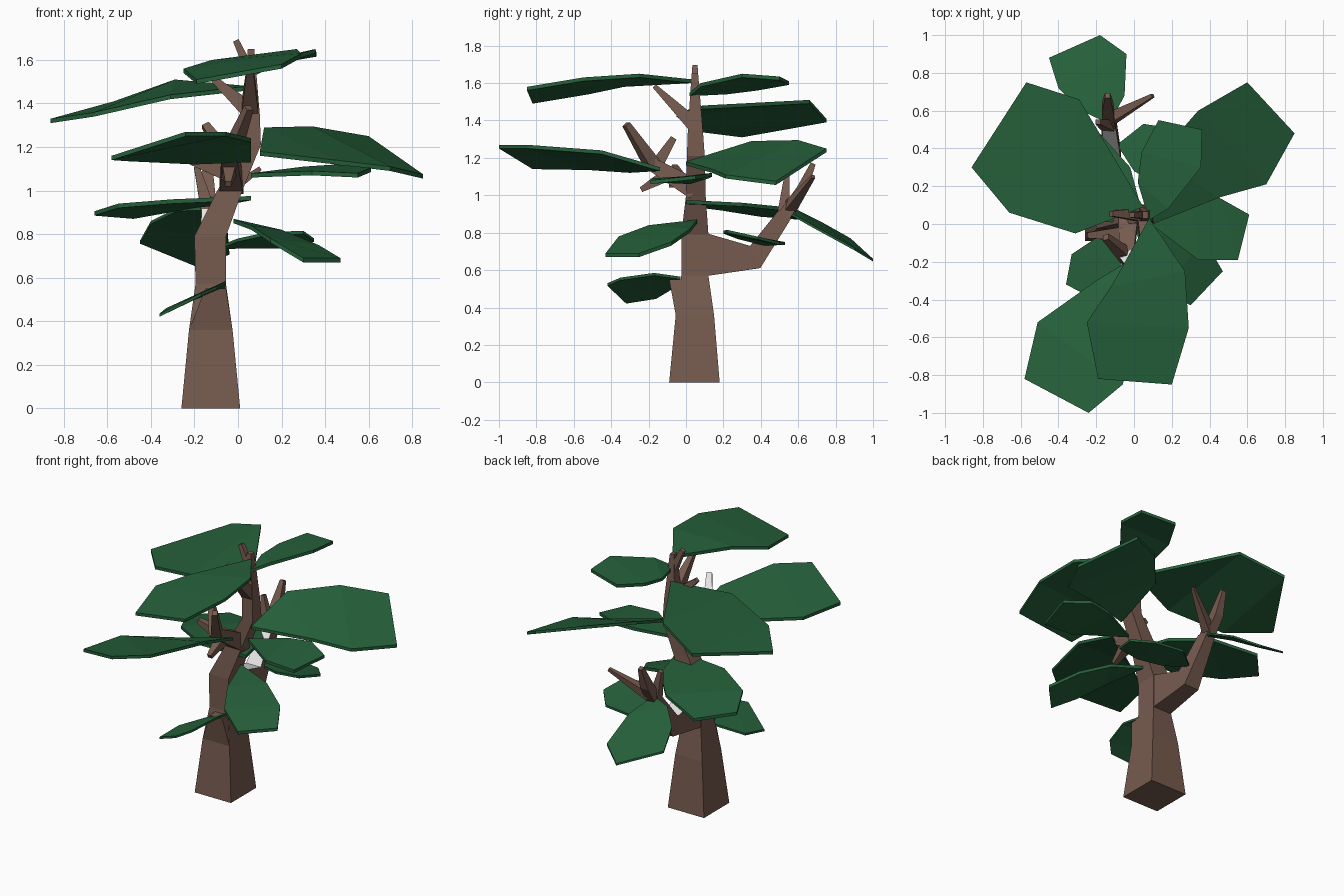
import bpy, bmesh, math
from mathutils import Vector


def material(name, color):
    m = bpy.data.materials.new(name)
    m.diffuse_color = (*color, 1)
    return m


BARK = material("bark brown", (0.18, 0.104, 0.078))
GREEN = material("leaf green", (0.019, 0.118, 0.043))
PALE = material("bare wood white", (0.8, 0.8, 0.8))


def finish(name, bm, mats, pale_rule=None):
    bmesh.ops.recalc_face_normals(bm, faces=bm.faces)
    bm.normal_update()
    if pale_rule:
        for f in bm.faces:
            f.material_index = int(pale_rule(f.normal, f.calc_center_median()))
    me = bpy.data.meshes.new(name)
    bm.to_mesh(me)
    bm.free()
    for m in mats:
        me.materials.append(m)
    ob = bpy.data.objects.new(name, me)
    bpy.context.collection.objects.link(ob)
    return ob


def loft(name, rings, pale_rule=None):
    """Skin four-cornered rings and cap both ends."""
    bm = bmesh.new()
    loops = [[bm.verts.new(p) for p in ring] for ring in rings]
    for a, b in zip(loops, loops[1:]):
        for i in range(4):
            j = (i + 1) % 4
            bm.faces.new((a[i], a[j], b[j], b[i]))
    bm.faces.new(loops[0])
    bm.faces.new(loops[-1])
    return finish(name, bm, [BARK, PALE], pale_rule)


def rect(x0, x1, y0, y1, z):
    return [(x0, y0, z), (x1, y0, z), (x1, y1, z), (x0, y1, z)]


def limb(name, path, twist=0, pale_rule=None):
    """Square tapering limb; path entries are x, y, z, half width, half depth."""
    pts = [Vector(p[:3]) for p in path]
    d = pts[-1] - pts[0]
    ref = Vector((1, 0, 0)) if abs(d.x) < 0.7 * d.length else Vector((0, 1, 0))
    rings = []
    for i, p in enumerate(pts):
        t = (pts[min(i + 1, len(pts) - 1)] - pts[max(i - 1, 0)]).normalized()
        u = (ref - t * ref.dot(t)).normalized()
        v = t.cross(u)
        c, s = math.cos(twist), math.sin(twist)
        u, v = u * c + v * s, v * c - u * s
        w, h = path[i][3], path[i][-1]
        rings.append([p + u * w * a + v * h * b
                      for a, b in ((-1, -1), (1, -1), (1, 1), (-1, 1))])
    return loft(name, rings, pale_rule)


def leaf(name, outline, thick=0.02):
    """Thin plate folded across its length; the outline starts at the stem."""
    bm = bmesh.new()
    n = len(outline)
    top = [bm.verts.new(p) for p in outline]
    low = [bm.verts.new((x, y, z - thick)) for x, y, z in outline]
    for vs in (top, low):
        bm.faces.new((vs[0], vs[1], vs[-1]))
        for i in range(1, (n - 1) // 2 + 1):
            quad = [vs[i], vs[i + 1], vs[n - i - 1], vs[n - i]]
            quad = list(dict.fromkeys(quad))
            if len(quad) > 2:
                bm.faces.new(quad)
    for i in range(n):
        j = (i + 1) % n
        bm.faces.new((top[i], top[j], low[j], low[i]))
    return finish(name, bm, [GREEN])


# Leaning trunk and the short stub at its front
loft("trunk", [rect(*r) for r in (
    (-0.26, 0.01, -0.09, 0.18, 0), (-0.225, -0.025, -0.055, 0.15, 0.36),
    (-0.195, -0.055, -0.025, 0.12, 0.57), (-0.2, -0.055, -0.025, 0.12, 0.79),
    (-0.095, 0.02, 0, 0.105, 1.0), (0.025, 0.105, 0.005, 0.1, 1.21),
    (0.022, 0.1, 0.01, 0.09, 1.35), (0.045, 0.075, 0.03, 0.065, 1.65))])
loft("front_stub", [rect(-0.225, -0.025, -0.055, -0.02, 0.36),
                    rect(-0.15, -0.055, -0.09, -0.02, 0.55)])

# Back branch with its prongs
limb("back_branch", [(-0.125, 0.06, 0.685, 0.07, 0.125), (-0.125, 0.37, 0.67, 0.055, 0.065),
                     (-0.13, 0.53, 0.9, 0.035, 0.04)],
     pale_rule=lambda n, c: n.z > 0.3 and c.y < 0.5 and c.z < 0.86)
limb("back_prong_outer", [(-0.13, 0.51, 0.87, 0.035), (-0.14, 0.62, 1.03, 0.03),
                          (-0.14, 0.68, 1.17, 0.014)])
limb("back_prong_right", [(-0.12, 0.56, 0.94, 0.03), (0.1, 0.68, 1.1, 0.01)])
limb("back_prong_left", [(-0.13, 0.52, 0.88, 0.035), (-0.19, 0.54, 1.11, 0.013)])

# Front branch with its prongs
limb("front_branch", [(-0.03, 0.05, 1.03, 0.055), (-0.04, -0.19, 1.17, 0.035)])
limb("front_prong_long", [(-0.04, -0.17, 1.15, 0.036), (0.05, -0.32, 1.38, 0.017)],
     0.45, lambda n, c: n.y > 0.5)
limb("front_prong_back", [(-0.04, -0.17, 1.14, 0.035), (-0.15, -0.07, 1.3, 0.017)])
limb("front_prong_low", [(-0.04, -0.1, 1.11, 0.035), (-0.045, -0.24, 1.03, 0.014)])
limb("front_prong_left", [(-0.04, -0.05, 1.08, 0.04), (-0.25, -0.06, 1.15, 0.015)])

# Twigs on the crown
limb("crown_tip", [(0.055, 0.048, 1.55, 0.022), (-0.01, 0.048, 1.69, 0.014)])
limb("crown_twig_left", [(0.06, 0.05, 1.36, 0.04), (-0.12, 0.055, 1.52, 0.014)])
limb("crown_twig_front", [(0.055, 0.05, 1.37, 0.04), (0.055, -0.17, 1.585, 0.012)])

# Leaves, from the top down
leaf("leaf_crown_left", [(0.05, 0.09, 1.48), (-0.29, 0.66, 1.51), (-0.57, 0.75, 1.41),
                         (-0.86, 0.3, 1.33), (-0.66, 0.06, 1.36), (-0.31, -0.05, 1.44)])
leaf("leaf_crown_front", [(0.08, 0.03, 1.62), (-0.12, -0.33, 1.6), (-0.25, -0.52, 1.56),
                          (-0.19, -0.82, 1.51), (0.2, -0.85, 1.58), (0.29, -0.55, 1.63),
                          (0.27, -0.25, 1.65)])
leaf("leaf_crown_back", [(0.08, 0.02, 1.55), (0.02, 0.22, 1.56), (0.04, 0.38, 1.58),
                         (0.13, 0.55, 1.61), (0.36, 0.5, 1.635), (0.355, 0.3, 1.65),
                         (0.18, 0.08, 1.6)])
leaf("leaf_right_big", [(0.1, 0, 1.18), (0.12, 0.35, 1.29), (0.34, 0.6, 1.295),
                        (0.6, 0.75, 1.25), (0.85, 0.48, 1.075), (0.7, 0.21, 1.11),
                        (0.45, 0.14, 1.14)])
leaf("leaf_right_flat", [(0.06, 0.02, 1.08), (0.3, 0.12, 1.11), (0.45, 0.14, 1.12),
                         (0.61, 0.05, 1.105), (0.55, -0.19, 1.08), (0.34, -0.19, 1.09)])
leaf("leaf_front_left", [(0.06, -0.14, 1.15), (0.06, -0.45, 1.24), (-0.06, -0.85, 1.27),
                         (-0.24, -1.0, 1.27), (-0.58, -0.82, 1.16), (-0.51, -0.52, 1.155),
                         (-0.2, -0.3, 1.14)])
leaf("leaf_left", [(0.06, 0, 0.975), (-0.02, 0.3, 0.96), (-0.2, 0.5, 0.94),
                   (-0.48, 0.6, 0.89), (-0.66, 0.4, 0.905), (-0.55, 0.18, 0.94),
                   (-0.3, 0.02, 0.96)])
leaf("leaf_back", [(-0.13, 0.53, 0.925), (-0.28, 0.6, 0.92), (-0.4, 0.72, 0.86),
                   (-0.45, 0.88, 0.77), (-0.18, 1.0, 0.66), (-0.04, 0.9, 0.72),
                   (-0.05, 0.68, 0.84)], 0.014)
leaf("leaf_front_right", [(-0.02, 0.06, 0.87), (0.06, -0.2, 0.84), (0.15, -0.36, 0.78),
                          (0.3, -0.43, 0.69), (0.47, -0.25, 0.69), (0.37, -0.08, 0.75),
                          (0.2, 0.02, 0.82)])
leaf("leaf_back_right", [(-0.09, 0.42, 0.745), (0.05, 0.53, 0.75), (0.25, 0.5, 0.75),
                         (0.35, 0.38, 0.78), (0.3, 0.22, 0.815), (0.14, 0.2, 0.81),
                         (0, 0.28, 0.78)], 0.015)
leaf("leaf_low", [(-0.06, -0.03, 0.565), (-0.055, -0.17, 0.585), (-0.1, -0.35, 0.56),
                  (-0.17, -0.42, 0.53), (-0.36, -0.32, 0.435), (-0.33, -0.16, 0.46),
                  (-0.18, -0.06, 0.52)], 0.014)
